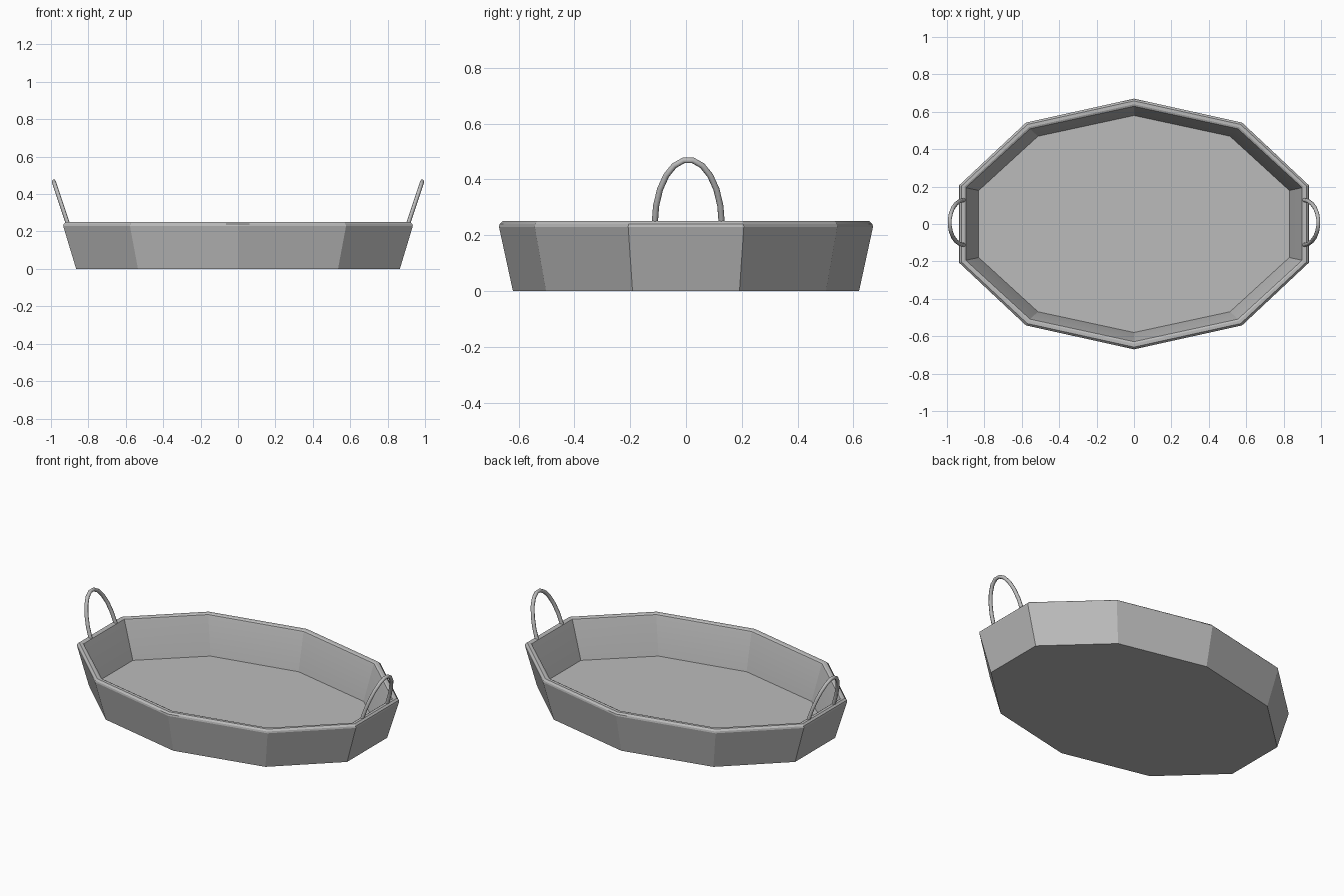
import bpy, bmesh
from math import sin, cos, pi, radians
from mathutils import Vector

cube = bpy.data.objects.get("Cube")
if cube:
    bpy.data.objects.remove(cube)

metal = bpy.data.materials.new("grey metal")
metal.use_nodes = True
metal.diffuse_color = (0.5, 0.5, 0.5, 1)
metal.node_tree.nodes["Principled BSDF"].inputs["Base Color"].default_value = (0.5, 0.5, 0.5, 1)


def finish(name, bm, angle):
    bmesh.ops.recalc_face_normals(bm, faces=bm.faces)
    mesh = bpy.data.meshes.new(name)
    bm.to_mesh(mesh)
    bm.free()
    mesh.materials.append(metal)
    obj = bpy.data.objects.new(name, mesh)
    bpy.context.collection.objects.link(obj)
    bpy.ops.object.select_all(action='DESELECT')
    obj.select_set(True)
    bpy.context.view_layer.objects.active = obj
    bpy.ops.object.shade_smooth_by_angle(angle=radians(angle))
    return obj


def bridge(bm, a, b):
    n = len(a)
    for i in range(n):
        j = (i + 1) % n
        bm.faces.new((a[i], a[j], b[j], b[i]))


# Tray: ten-sided oval shell with a softly rounded rim (radius x, radius y, z)
SIDES = 10
PROFILE = [(0.91, 0.62, 0), (0.983, 0.67, 0.23), (0.981, 0.668, 0.24), (0.97, 0.658, 0.25),
           (0.954, 0.64, 0.25), (0.945, 0.629, 0.245), (0.941, 0.625, 0.235), (0.873, 0.58, 0.02)]
bm = bmesh.new()
rings = []
for rx, ry, z in PROFILE:
    angles = [2 * pi * (i + 0.5) / SIDES for i in range(SIDES)]
    rings.append([bm.verts.new((rx * cos(a), ry * sin(a), z)) for a in angles])
for a, b in zip(rings, rings[1:]):
    bridge(bm, a, b)
bm.faces.new(rings[0])
bm.faces.new(rings[-1])
finish("tray", bm, 20)


# Handles: thin half-oval hoops leaning outward from each end of the rim
def handle(name, side, segments=11, tube=0.011, tube_sides=8):
    bm = bmesh.new()
    foot = Vector((side * 0.909, 0.008, 0.24))
    lean = Vector((side * 0.077, 0, 0.23))
    across = Vector((0, 0.12, 0))
    normal = lean.cross(across).normalized()
    loops = []
    for i in range(segments + 1):
        t = pi * i / segments
        centre = foot + across * cos(t) + lean * sin(t)
        tangent = (lean * cos(t) - across * sin(t)).normalized()
        out = tangent.cross(normal)
        loops.append([bm.verts.new(centre + tube * (out * cos(k) + normal * sin(k)))
                      for k in (2 * pi * j / tube_sides for j in range(tube_sides))])
    for a, b in zip(loops, loops[1:]):
        bridge(bm, a, b)
    bm.faces.new(loops[0])
    bm.faces.new(loops[-1])
    finish(name, bm, 50)


handle("left_handle", 1)
handle("right_handle", -1)
